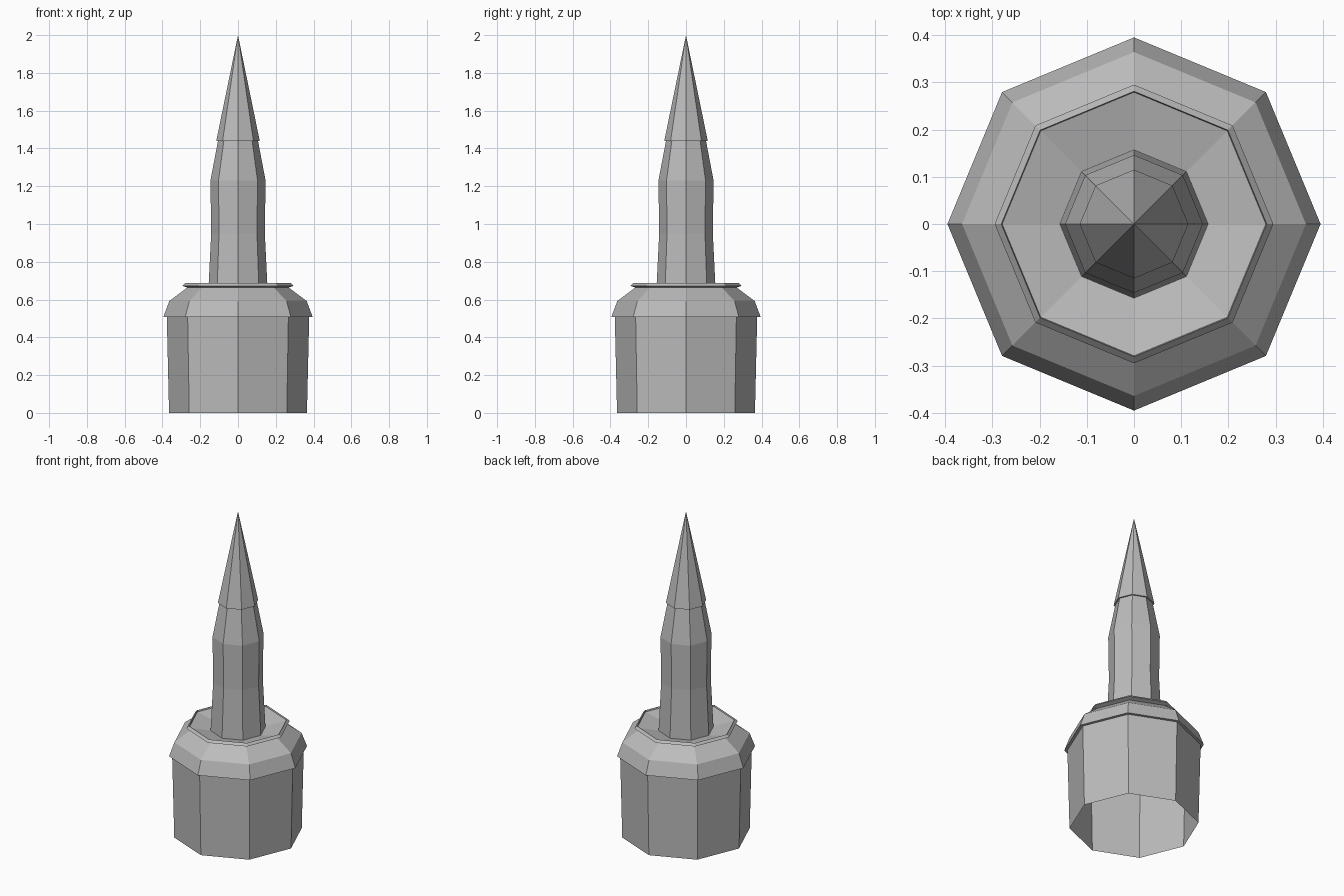
import bpy
import bmesh
from math import cos, sin, tau

cube = bpy.data.objects.get("Cube")
if cube:
    bpy.data.objects.remove(cube)

SIDES = 8

stone = bpy.data.materials.new("grey_stone")
stone.use_nodes = True
colour = (0.5, 0.5, 0.5, 1)
stone.diffuse_color = colour
stone.node_tree.nodes["Principled BSDF"].inputs["Base Color"].default_value = colour


def lathe(name, profile):
    """Octagonal shell through (radius, height) points; radius 0 closes to a tip."""
    bm = bmesh.new()
    previous = None
    for radius, z in profile:
        count = SIDES if radius else 1
        ring = [bm.verts.new((radius * cos(tau * i / SIDES),
                              radius * sin(tau * i / SIDES), z)) for i in range(count)]
        if previous:
            for i in range(SIDES):
                j = (i + 1) % SIDES
                face = [previous[i], previous[j]]
                face += [ring[j], ring[i]] if radius else [ring[0]]
                bm.faces.new(face)
        previous = ring
    mesh = bpy.data.meshes.new(name)
    bm.to_mesh(mesh)
    bm.free()
    mesh.materials.append(stone)
    obj = bpy.data.objects.new(name, mesh)
    bpy.context.collection.objects.link(obj)
    return obj


# Hollow pedestal, open underneath
lathe("pedestal", [(0.365, 0), (0.377, 0.508)])

# Overhanging collar with sloped shoulder
lathe("collar", [(0.377, 0.508), (0.395, 0.508), (0.364, 0.592), (0.268, 0.664)])

# Thin lip and shallow dished top around the spire
lathe("lip", [(0.268, 0.664), (0.295, 0.672), (0.281, 0.687), (0.279, 0.677), (0.157, 0.648)])

# Waisted shaft narrowing at its upper end
lathe("spire_shaft", [(0.157, 0.648), (0.142, 0.95), (0.146, 1.23), (0.106, 1.44)])

# Long pointed tip, slightly wider than the shaft end
lathe("spire_tip", [(0.106, 1.44), (0.115, 1.44), (0, 2)])
